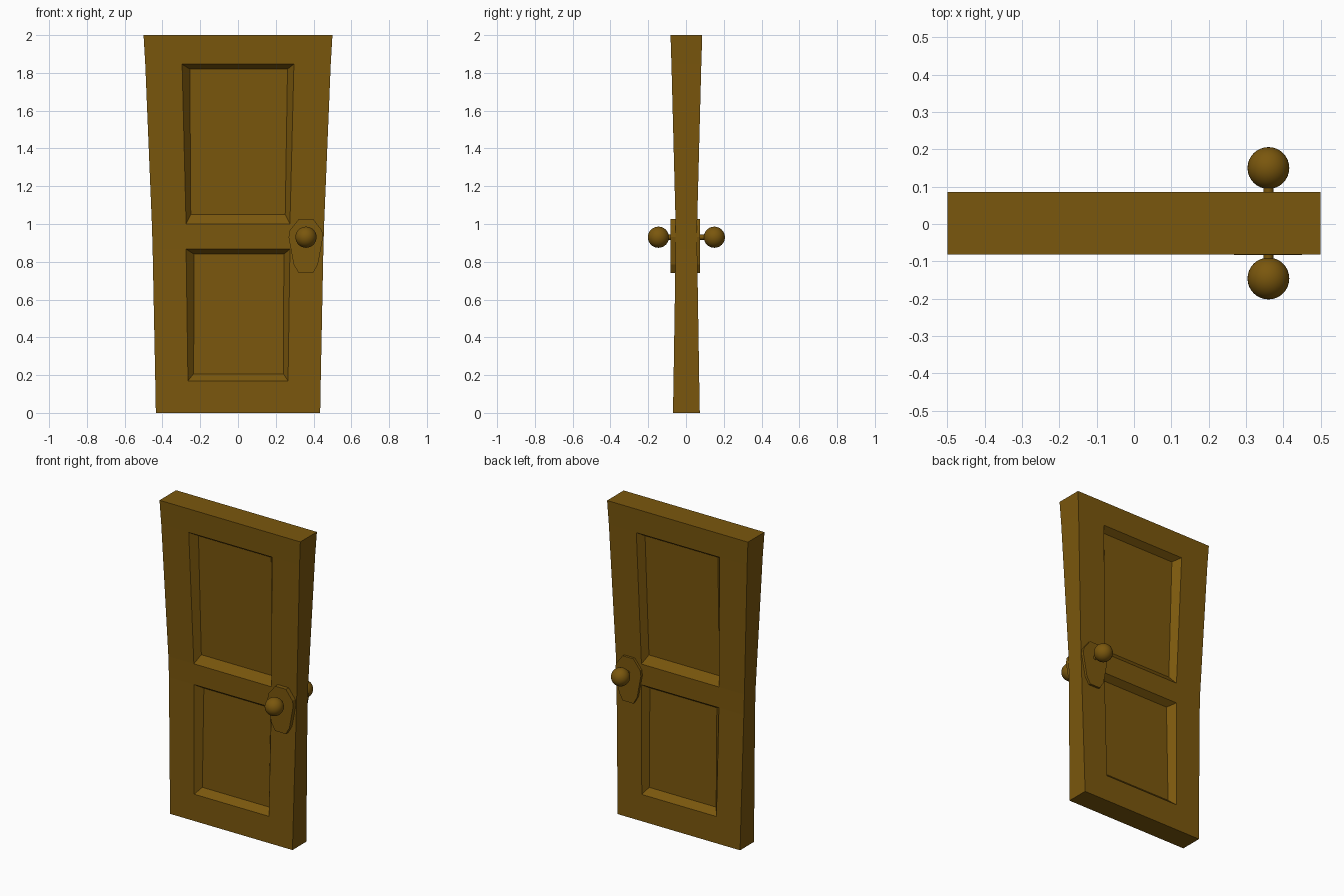
import bpy, bmesh, math

if "Cube" in bpy.data.objects:
    bpy.data.objects.remove(bpy.data.objects["Cube"])

wood = bpy.data.materials.new("brown_wood")
wood.diffuse_color = (0.195, 0.095, 0.004, 1)
wood.use_nodes = True
wood.node_tree.nodes["Principled BSDF"].inputs["Base Color"].default_value = wood.diffuse_color
Y0 = 0.002  # centre plane of the slab


def finish(name, bm):
    bmesh.ops.remove_doubles(bm, verts=bm.verts, dist=1e-5)
    bmesh.ops.recalc_face_normals(bm, faces=bm.faces)
    me = bpy.data.meshes.new(name)
    bm.to_mesh(me)
    bm.free()
    me.materials.append(wood)
    ob = bpy.data.objects.new(name, me)
    bpy.context.collection.objects.link(ob)
    return ob


# Door slab: rows of (z, half width, panel half width, half thickness)
rows = [(0, .435, .262, .071), (.17, .438, .265, .068), (.867, .452, .275, .057),
        (1.0, .456, .275, .057), (1.846, .491, .296, .079), (2, .5, .3, .084)]
# Recessed panels: lower row index -> inner (x left, x right, z) at bottom and top
panels = {1: ((-.235, .24, .207), (-.232, .243, .84)),
          3: ((-.25, .25, 1.05), (-.255, .262, 1.82))}
DEPTH = .04

bm = bmesh.new()


def face(*pts):
    bm.faces.new([bm.verts.new((x, y + Y0, z)) for x, y, z in pts])


for i in range(len(rows) - 1):
    (z0, w0, p0, t0), (z1, w1, p1, t1) = rows[i], rows[i + 1]
    for s in (-1, 1):
        # edge of the slab and the two stiles
        face((s * w0, -t0, z0), (s * w0, t0, z0), (s * w1, t1, z1), (s * w1, -t1, z1))
        for side in (-1, 1):
            face((side * p0, s * t0, z0), (side * w0, s * t0, z0),
                 (side * w1, s * t1, z1), (side * p1, s * t1, z1))
        outer = [(-p0, s * t0, z0), (p0, s * t0, z0), (p1, s * t1, z1), (-p1, s * t1, z1)]
        if i not in panels:
            face(*outer)
            continue
        # sloped moulding and sunken panel
        (a0, b0, c0), (a1, b1, c1) = panels[i]
        d0, d1 = s * (t0 - DEPTH), s * (t1 - DEPTH)
        inner = [(a0, d0, c0), (b0, d0, c0), (b1, d1, c1), (a1, d1, c1)]
        for k in range(4):
            n = (k + 1) % 4
            face(outer[k], outer[n], inner[n], inner[k])
        face(*inner)
for z, w, p, t in (rows[0], rows[-1]):
    face((-w, -t, z), (-p, -t, z), (p, -t, z), (w, -t, z),
         (w, t, z), (p, t, z), (-p, t, z), (-w, t, z))
finish("door_slab", bm)

# Lock plates, one per side
KX, KZ = .36, .93
outline = [(.322, 1.027), (.398, 1.027), (.445, .965), (.45, .93), (.423, .785), (.397, .74),
           (.322, .74), (.295, .785), (.268, .93), (.273, .965)]
for s, name in ((-1, "front"), (1, "back")):
    bm = bmesh.new()
    base = bm.faces.new([bm.verts.new((x, s * .045, z)) for x, z in outline])
    ext = bmesh.ops.extrude_face_region(bm, geom=[base])
    for v in [g for g in ext["geom"] if isinstance(g, bmesh.types.BMVert)]:
        v.co.y = -.083 if s < 0 else .075
    if base.is_valid and not any(len(e.link_faces) == 1 for e in base.edges):
        pass
    else:
        bm.faces.new([v for v in base.verts]) if not base.is_valid else None
    finish(name + "_lock_plate", bm)

    # Knob and its stem
    bpy.ops.mesh.primitive_cylinder_add(vertices=16, radius=.0135, depth=.09,
                                        location=(KX, s * .09, KZ), rotation=(math.pi / 2, 0, 0))
    stem = bpy.context.object
    stem.name = name + "_knob_stem"
    bpy.ops.object.shade_smooth_by_angle()
    bpy.ops.mesh.primitive_uv_sphere_add(segments=32, ring_count=16, radius=.056,
                                         location=(KX, s * .148 + Y0, KZ),
                                         rotation=(math.pi / 2, 0, 0))
    knob = bpy.context.object
    knob.name = name + "_knob"
    bpy.ops.object.shade_smooth()
    for ob in (stem, knob):
        ob.data.materials.append(wood)
